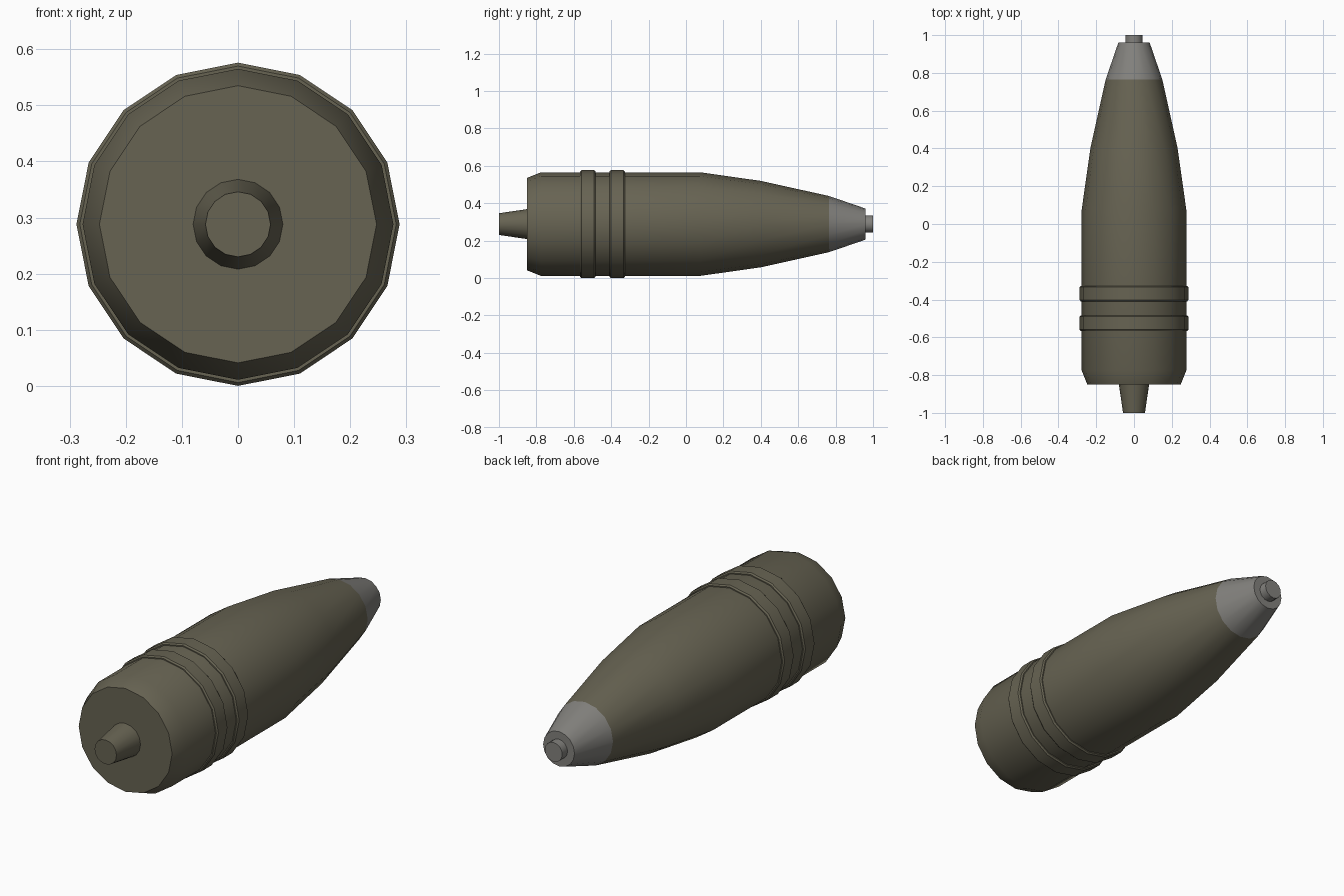
import bpy, bmesh, math

if "Cube" in bpy.data.objects:
    bpy.data.objects.remove(bpy.data.objects["Cube"])

SIDES = 16
AXIS_Z = 0.288


def material(name, rgb):
    m = bpy.data.materials.new(name)
    m.diffuse_color = (*rgb, 1)
    m.use_nodes = True
    m.node_tree.nodes["Principled BSDF"].inputs["Base Color"].default_value = m.diffuse_color
    return m


olive = material("olive drab paint", (0.135, 0.125, 0.085))
grey = material("grey metal", (0.225, 0.22, 0.205))


def lathe(name, profile, mat, cap_start=True, cap_end=True, closed=False):
    """Turn a list of (y, radius) points around the long axis."""
    bm = bmesh.new()
    rings = []
    for y, r in profile:
        rings.append([bm.verts.new((r * math.cos(2 * math.pi * i / SIDES), y,
                                    AXIS_Z + r * math.sin(2 * math.pi * i / SIDES)))
                      for i in range(SIDES)])
    pairs = list(zip(rings, rings[1:]))
    if closed:
        pairs.append((rings[-1], rings[0]))
    for a, b in pairs:
        for i in range(SIDES):
            j = (i + 1) % SIDES
            bm.faces.new((a[i], b[i], b[j], a[j]))
    if not closed:
        if cap_start:
            bm.faces.new(rings[0])
        if cap_end:
            bm.faces.new(rings[-1])
    bmesh.ops.recalc_face_normals(bm, faces=bm.faces)
    mesh = bpy.data.meshes.new(name)
    bm.to_mesh(mesh)
    bm.free()
    mesh.materials.append(mat)
    obj = bpy.data.objects.new(name, mesh)
    bpy.context.collection.objects.link(obj)
    bpy.ops.object.select_all(action='DESELECT')
    obj.select_set(True)
    bpy.context.view_layer.objects.active = obj
    bpy.ops.object.shade_smooth_by_angle(angle=math.radians(30))
    return obj


# Main body with chamfered base and tapering front
lathe("shell_body", [(-0.85, 0.247), (-0.775, 0.277), (0.075, 0.277),
                     (0.40, 0.231), (0.765, 0.15)], olive, cap_end=False)

# Grey nose cone and its tip stud
lathe("nose_cone", [(0.765, 0.15), (0.96, 0.083)], grey, cap_start=False)
lathe("nose_tip", [(0.96, 0.046), (1.0, 0.046)], grey, cap_start=False)

# Tapered tail plug
lathe("tail_plug", [(-1.0, 0.058), (-0.85, 0.08)], olive, cap_end=False)

# Two raised driving bands with bevelled edges
for n, y in enumerate((-0.525, -0.368)):
    lathe(f"driving_band_{n + 1}",
          [(y - 0.041, 0.274), (y - 0.041, 0.282), (y - 0.034, 0.288),
           (y + 0.034, 0.288), (y + 0.041, 0.282), (y + 0.041, 0.274)],
          olive, closed=True)
